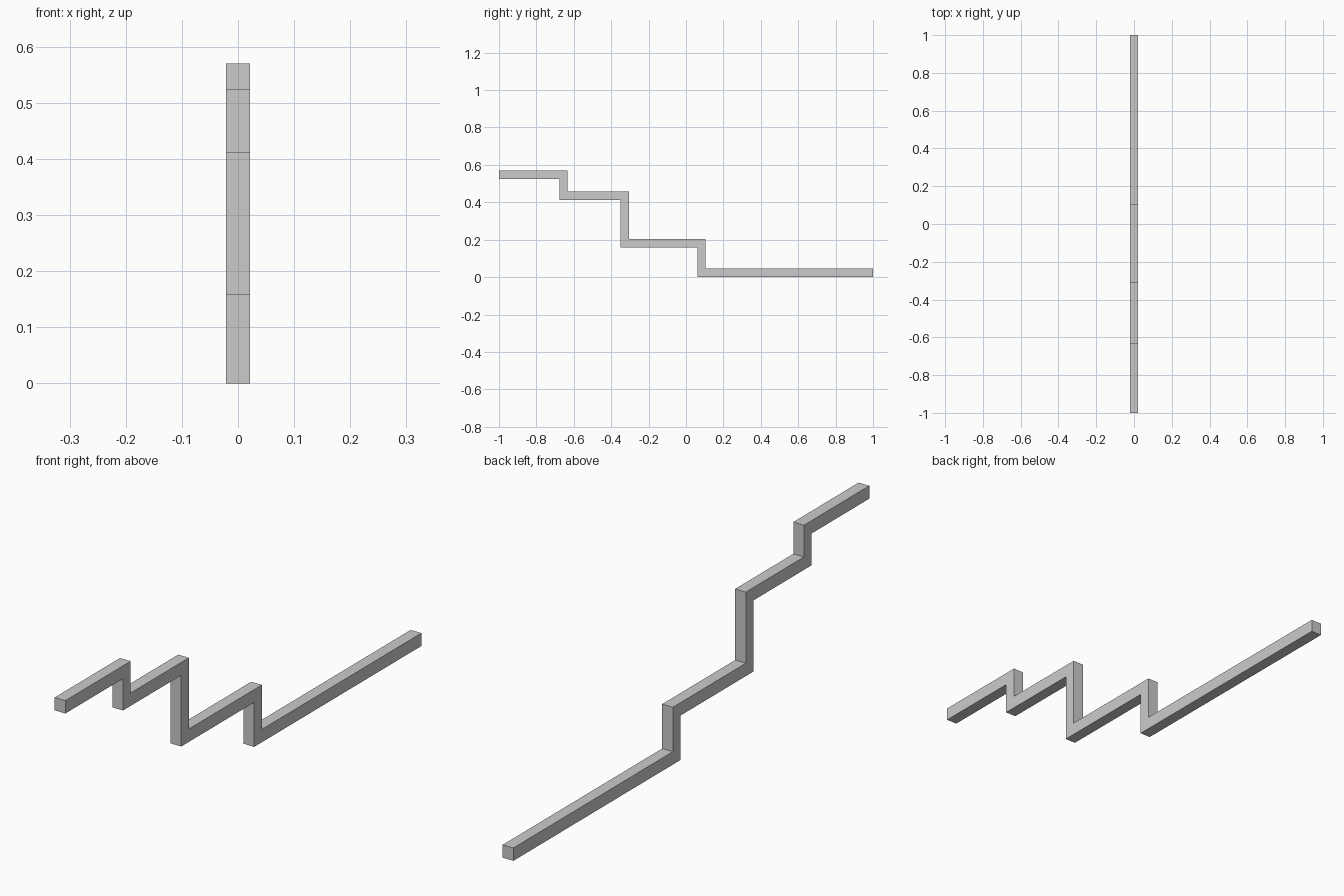
import bpy, bmesh

if "Cube" in bpy.data.objects:
    bpy.data.objects.remove(bpy.data.objects["Cube"])

W = 0.042   # bar width in x
TY = 0.043  # riser thickness in y
TZ = 0.046  # tread thickness in z

# far y end and top z of each tread, from the high front to the low back
treads = [(-0.633, 0.570), (-0.306, 0.457), (0.104, 0.204), (1.0, TZ)]

# stepped side profile: upper edge going back, lower edge returning
upper = [(-1.0, treads[0][1])]
lower = [(-1.0, treads[0][1] - TZ)]
for (y, z), (_, z_next) in zip(treads, treads[1:]):
    upper += [(y, z), (y, z_next)]
    lower += [(y - TY, z - TZ), (y - TY, z_next - TZ)]
upper.append((1.0, TZ))
lower.append((1.0, 0.0))

# extrude the profile across x
bm = bmesh.new()
face = bm.faces.new([bm.verts.new((-W / 2, y, z)) for y, z in upper + lower[::-1]])
ext = bmesh.ops.extrude_face_region(bm, geom=[face])
bmesh.ops.translate(bm, vec=(W, 0, 0),
                    verts=[g for g in ext["geom"] if isinstance(g, bmesh.types.BMVert)])
bmesh.ops.recalc_face_normals(bm, faces=bm.faces)
mesh = bpy.data.meshes.new("stepped_rail")
bm.to_mesh(mesh)
bm.free()
rail = bpy.data.objects.new("stepped_rail", mesh)
bpy.context.collection.objects.link(rail)
